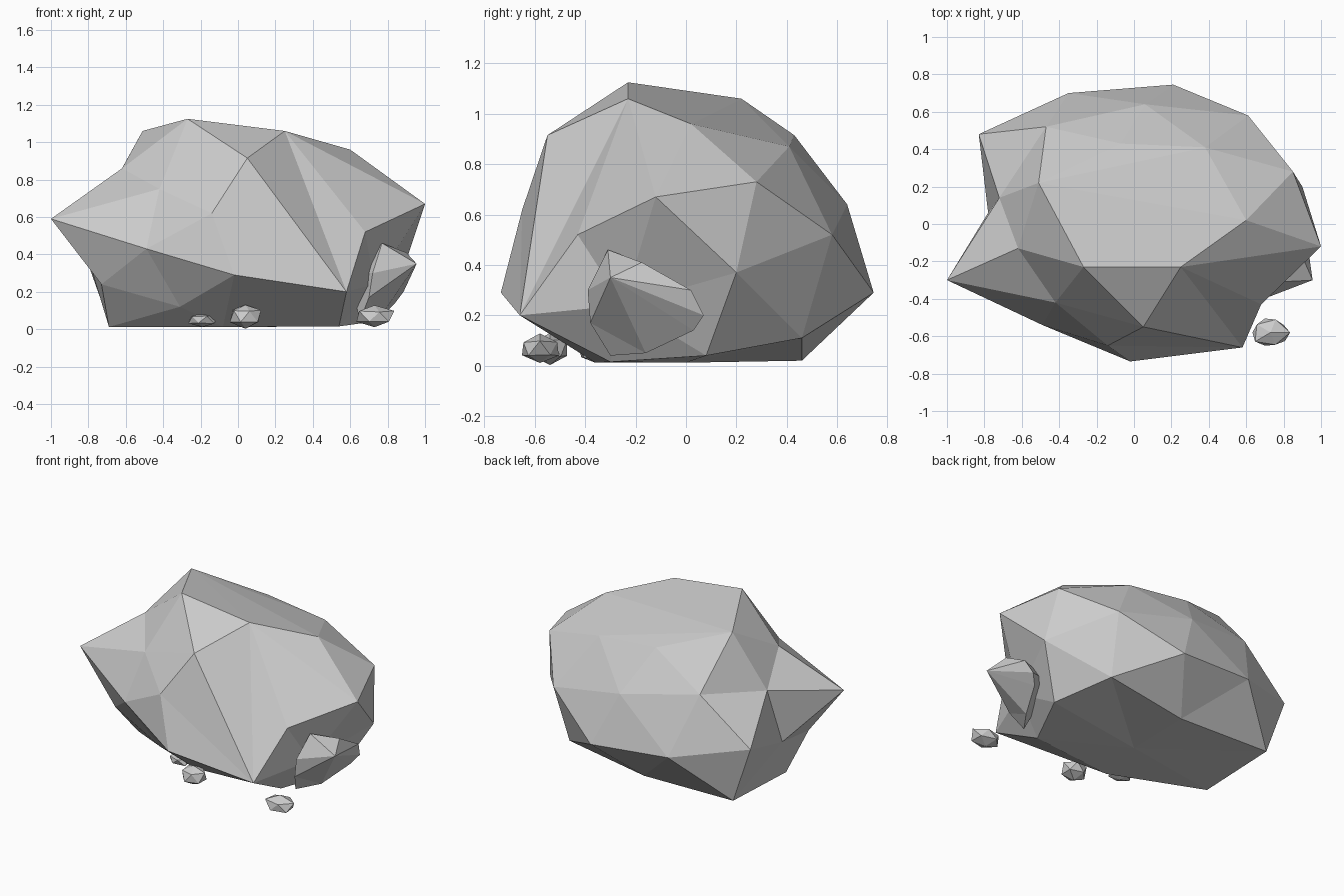
import bpy, bmesh, random
from mathutils import Vector

if "Cube" in bpy.data.objects:
    bpy.data.objects.remove(bpy.data.objects["Cube"])


def faceted_stone(name, points, centre, proportions, flips=()):
    """Skin a star-shaped stone: find facets on a sphere, then push corners to their real place.
    flips lists corner pairs whose shared edge is turned to the other diagonal."""
    c = Vector(centre)
    bm = bmesh.new()
    verts = []
    for p in points:
        d = Vector(p) - c
        verts.append(bm.verts.new(Vector(d[i] / proportions[i] for i in range(3)).normalized()))
    bmesh.ops.convex_hull(bm, input=list(bm.verts))
    for v, p in zip(verts, points):
        v.co = p
    for p, q in flips:
        edge = bm.edges.get((verts[points.index(p)], verts[points.index(q)]))
        if edge:
            bmesh.ops.rotate_edges(bm, edges=[edge], use_ccw=False)
    bmesh.ops.recalc_face_normals(bm, faces=list(bm.faces))
    return finish(name, bm)


def finish(name, bm):
    mesh = bpy.data.meshes.new(name)
    bm.to_mesh(mesh)
    bm.free()
    ob = bpy.data.objects.new(name, mesh)
    bpy.context.collection.objects.link(ob)
    return ob


def pebble(name, centre, size, seed):
    """Small jittered low-poly stone."""
    rnd = random.Random(seed)
    bm = bmesh.new()
    bmesh.ops.create_icosphere(bm, subdivisions=1, radius=1)
    for v in bm.verts:
        k = rnd.uniform(0.9, 1.12)
        v.co = Vector(centre[i] + v.co[i] * size[i] * k for i in range(3))
    return finish(name, bm)


# Main rock: corner rings from the crown down to the flat foot
peak, front_top, right_top, left_top = (-.27, -.23, 1.125), (.25, -.23, 1.06), (.60, .02, .96), (-.51, .22, 1.06)
brow, back_left_top, back_right_top = (.05, -.55, .915), (-.07, .43, .915), (.38, .41, .87)
chest, right_cheek, chin = (-.14, -.65, .62), (.68, -.43, .52), (-.02, -.735, .29)
crown = [peak, front_top, right_top, left_top, brow, (-.62, -.13, .86),
         back_left_top, back_right_top]
shoulder = [(-1, -.30, .59), (-.42, -.42, .75), chest, right_cheek,
            (1, -.12, .67), (.85, .28, .73), (.61, .58, .52), (.06, .64, .64),
            (-.47, .52, .73), (-.72, .14, .68)]
waist = [(-.49, -.54, .43), chin, (.58, -.66, .20), (.90, .20, .37),
         (.21, .745, .29), (-.35, .70, .33), (-.83, .48, .43), (-.78, .06, .31),
         (-.73, -.30, .24), (.73, -.25, .24)]
foot = [(-.69, -.11, .012), (-.69, .47, .035), (0, .46, .02), (.57, .46, .11),
        (.72, .08, .04), (.54, -.30, .015), (-.31, -.41, .12), (-.08, -.36, .012),
        (0, 0, .012)]
flips = [(chin, right_cheek), (chest, right_cheek), (brow, right_cheek),
         (peak, back_left_top), (front_top, back_right_top),
         (front_top, back_left_top), (right_top, back_left_top)]
faceted_stone("main_rock", crown + shoulder + waist + foot, (0, 0, .48), (.95, .72, .6), flips)

# Side boulder leaning on the right
boulder = [(.72, -.39, .30), (.77, -.31, .46), (.90, -.175, .41), (.91, .02, .30),
           (.885, .07, .20), (.84, .03, .14), (.75, -.16, .05), (.65, -.30, .04),
           (.70, -.38, .17), (.955, -.30, .35), (.60, -.10, .30)]
faceted_stone("side_boulder", boulder, (.79, -.18, .25), (.17, .22, .2))

# Pebbles around the foot
pebble("right_pebble", (.73, -.58, .068), (.105, .085, .06), 3)
pebble("middle_pebble", (.04, -.54, .07), (.085, .075, .065), 5)
pebble("left_pebble", (-.19, -.36, .05), (.08, .07, .04), 8)
